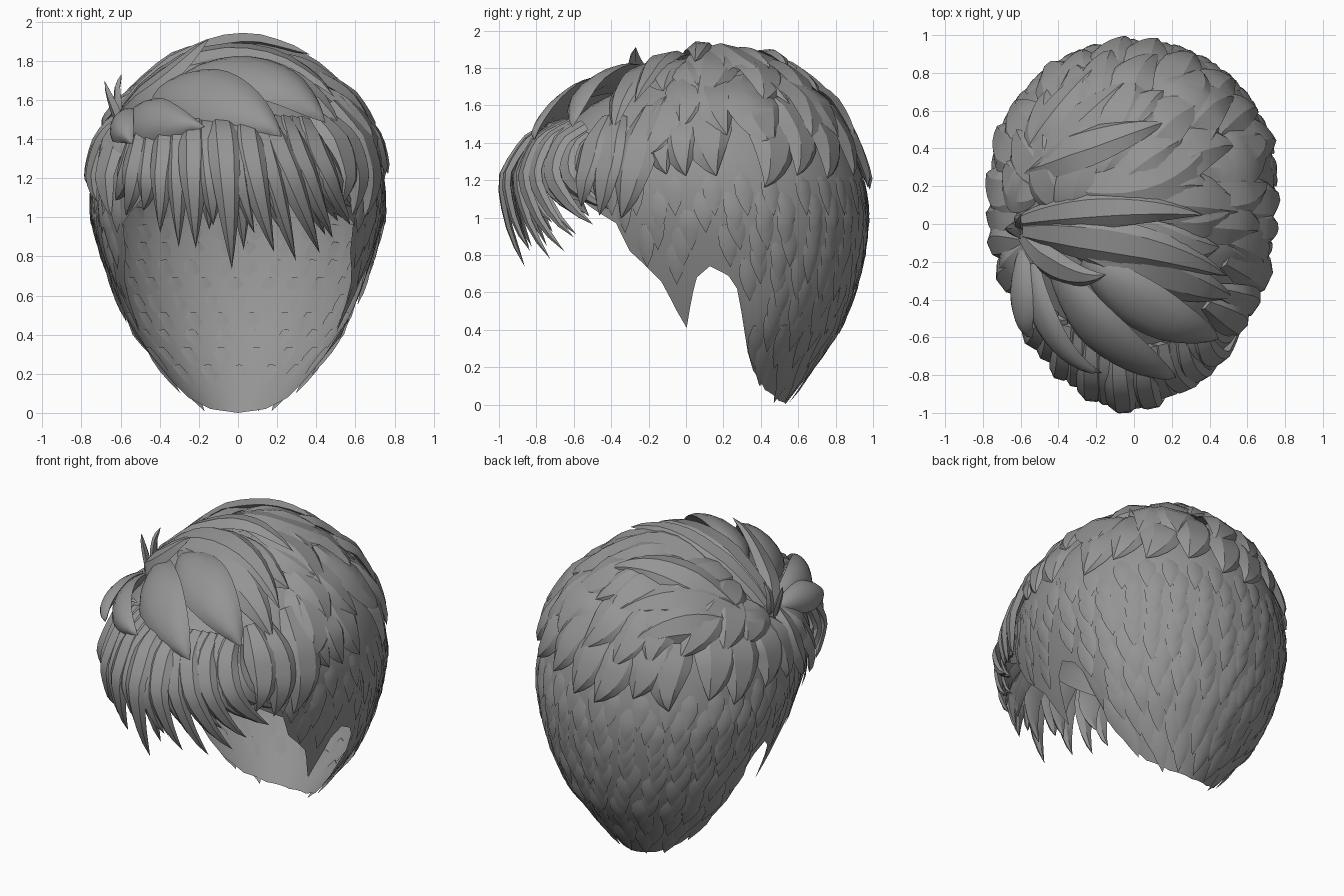
import bpy, bmesh, math, random
from mathutils import Vector as V

if "Cube" in bpy.data.objects:
    bpy.data.objects.remove(bpy.data.objects["Cube"])

random.seed(4)
mat = bpy.data.materials.new("ash_grey")
mat.diffuse_color = (0.3, 0.3, 0.3, 1)
mat.use_nodes = True
mat.node_tree.nodes["Principled BSDF"].inputs["Base Color"].default_value = mat.diffuse_color
C = V((0, 0.1, 1.15))            # centre used for projecting onto the head
WHORL = V((-0.58, 0.05, 1.52))   # point the locks radiate from

# head sections: z, half width, back y, front y, y of widest point
SECT = [(0, .20, .53, -.3, .33), (.1, .29, .61, -.4, .33), (.2, .37, .68, -.5, .33),
        (.4, .53, .82, -.62, .33), (.6, .62, .90, -.7, .33), (.8, .69, .95, -.75, .3),
        (1, .745, .97, -.8, .25), (1.2, .745, .95, -.83, .2), (1.4, .69, .88, -.74, .18),
        (1.6, .55, .76, -.51, .17), (1.75, .35, .57, -.22, .18), (1.83, .14, .38, .02, .2),
        (1.86, .0, .2, .2, .2)]
# hairline: angle from the back, height
EDGE = [(0, 0), (40, .02), (70, .08), (85, .18), (90, .28), (92, .5), (93, .62), (95, .69),
        (100, .74), (104.5, .68), (106.5, .6), (110, .41), (112.5, .5), (116, .66),
        (120, .74), (124.5, .82), (127, .97), (135, 1.05), (150, 1.22), (180, 1.3)]


def table(rows, t):
    """Linear lookup in a table keyed by its first column."""
    for p, q in zip(rows, rows[1:]):
        if t <= q[0]:
            k = max(0, (t - p[0]) / (q[0] - p[0]))
            return [a + (b - a) * k for a, b in zip(p[1:], q[1:])]
    return list(rows[-1][1:])


def head(deg, z):
    a, yb, yf, yc = table(SECT, z)
    s, c = math.sin(math.radians(deg)), math.cos(math.radians(deg))
    return V((a * s, yc + c * ((yb - yc) if c > 0 else (yc - yf)), z))


def inside(p):
    if not 0 < p.z < 1.86:
        return False
    a, yb, yf, yc = table(SECT, p.z)
    b = (yb - yc) if p.y > yc else (yc - yf)
    return (p.x / a) ** 2 + ((p.y - yc) / b) ** 2 < 1


def project(p, lift):
    """Move a rough point onto the head along the ray from its centre."""
    d = (V(p) - C).normalized()
    lo, hi = 0, 2
    for _ in range(22):
        m = (lo + hi) / 2
        lo, hi = (m, hi) if inside(C + d * m) else (lo, m)
    return C + d * (lo + lift)


def lock(bm, root, mid, tip, width, thick=.04, lift=(0, .03, .03), n=9, smooth=False, base=.4):
    """Leaf-shaped strand lying on the head, through three rough points."""
    root, mid, tip = V(root), V(mid), V(tip)
    pts = []
    for i in range(n + 1):
        t = i / n
        w = ((1 - t) * (1 - 2 * t), 4 * t * (1 - t), t * (2 * t - 1))
        l = sum(a * b for a, b in zip(w, lift))
        pts.append(project(root * w[0] + mid * w[1] + tip * w[2], l))
    if smooth:
        prof = [(-1, -.2), (-.75, .45), (-.4, .85), (0, 1), (.4, .85), (.75, .45), (1, -.2), (0, -.6)]
    else:
        prof = [(-1, -.2), (-.6, .75), (.35, 1), (1, -.1), (0, -.6)]
    rings = []
    for i in range(n):
        t = i / n
        tan = (pts[i + 1] - pts[max(i - 1, 0)]).normalized()
        side = tan.cross(pts[i] - C).normalized()
        up = side.cross(tan).normalized()
        k = (base + (1 - base) * math.sin(min(t / .5, 1) * math.pi / 2)) * (1 - t ** 2.8)
        rings.append([bm.verts.new(pts[i] + side * u * k * width / 2 + up * v * thick * k ** .5)
                      for u, v in prof])
    m = len(prof)
    for r, q in zip(rings, rings[1:]):
        for j in range(m):
            bm.faces.new((r[j], r[(j + 1) % m], q[(j + 1) % m], q[j]))
    end = bm.verts.new(pts[n])
    for j in range(m):
        bm.faces.new((rings[-1][j], rings[-1][(j + 1) % m], end))
    bm.faces.new(rings[0])


def finish(bm, name, angle):
    bmesh.ops.recalc_face_normals(bm, faces=bm.faces[:])
    me = bpy.data.meshes.new(name)
    bm.to_mesh(me)
    bm.free()
    ob = bpy.data.objects.new(name, me)
    bpy.context.collection.objects.link(ob)
    me.materials.append(mat)
    bpy.ops.object.select_all(action='DESELECT')
    ob.select_set(True)
    bpy.context.view_layer.objects.active = ob
    bpy.ops.object.shade_smooth_by_angle(angle=math.radians(angle))


# close-cropped under layer with the hairline cut out
bm = bmesh.new()
degs = sorted({e[0] for e in EDGE} | set(range(0, 181, 6)))
degs = [-d for d in degs[:0:-1]] + degs[:-1]
R = 22
cols = []
for d in degs:
    zb = table(EDGE, abs(d))[0]
    cols.append([bm.verts.new(head(d, zb + (1.86 - zb) * math.sin(i / R * math.pi / 2)))
                 for i in range(R + 1)])
for a, b in zip(cols, cols[1:] + cols[:1]):
    for i in range(R):
        bm.faces.new((a[i], b[i], b[i + 1], a[i + 1]))
bmesh.ops.remove_doubles(bm, verts=bm.verts[:], dist=.0005)
finish(bm, "under_layer", 60)

# short overlapping tufts on the under layer
bm = bmesh.new()
for row in range(12):
    z = .11 + row * .09
    count = max(14, round(table(SECT, z)[0] * 42))
    for i in range(count):
        d = (i + .5 * (row % 2)) * 360 / count - 180 + random.uniform(-2, 2)
        if abs(d) > 128:
            continue
        if max(table(EDGE, abs(d) + k)[0] for k in (-4, -2, 0, 2, 4)) > z - .03:
            continue
        lock(bm, head(d, z + .13), head(d, z + .03), head(d + 1, max(z - .09, .01)),
             .12, .007, (-.006, .005, .012), 4)
finish(bm, "cropped_tufts", 35)


# layered locks swept away from the whorl
def ring(bm, count, start, stop, z, reach, width, spread, lift):
    for i in range(count):
        az = math.radians(start + (stop - start) * (i + random.uniform(-.15, .15)) / (count - 1))
        zt = z + random.uniform(-.05, .05)
        s = math.sin(az)
        a, yb, yf, yc = table(SECT, zt)
        tip = V((a * math.cos(az), yc + s * ((yb - yc) if s > 0 else (yc - yf)), zt))
        back = WHORL - tip
        up = V((tip.x * .6, tip.y * .6 + .05, 1.85)) - tip   # blend of whorl-ward and upward
        pull = (back.normalized() * spread + up.normalized()).normalized()
        root = tip + pull * min(reach, back.length * .9)
        bend = V((0, 0, 1)).cross(tip - C).normalized() * random.choice((-.05, .03, .06))
        lock(bm, root, (root + tip) / 2 + bend, tip, width * random.uniform(.9, 1.15), .04,
             (-.01, lift, lift + .01), 9)


bm = bmesh.new()
ring(bm, 15, -18, 206, 1.18, .5, .31, .3, .018)
ring(bm, 11, -14, 170, 1.4, .5, .34, .6, .03)
finish(bm, "lower_locks", 25)
bm = bmesh.new()
ring(bm, 8, -25, 140, 1.6, .5, .34, 1.2, .03)
ring(bm, 4, 0, 115, 1.75, .5, .3, 1.8, .03)
finish(bm, "crown_locks", 25)

# locks falling over the temples
bm = bmesh.new()
for root, mid, tip, w in [((.5, -.2, 1.6), (.7, -.3, 1.28), (.66, -.36, .99), .27),
                          ((.46, -.38, 1.55), (.64, -.46, 1.28), (.62, -.5, 1.0), .24),
                          ((.4, -.45, 1.55), (.56, -.55, 1.3), (.55, -.6, 1.05), .24),
                          ((.48, -.08, 1.68), (.66, -.12, 1.5), (.7, -.26, 1.31), .3),
                          ((.58, .0, 1.6), (.72, -.04, 1.42), (.75, .0, 1.22), .26),
                          ((-.6, -.1, 1.52), (-.74, -.1, 1.3), (-.72, -.16, 1.08), .24),
                          ((-.6, -.22, 1.48), (-.7, -.3, 1.25), (-.67, -.36, 1.0), .24)]:
    lock(bm, root, mid, tip, w, .04, (0, .03, .03), 10)
finish(bm, "temple_locks", 25)

# long top locks, combed from the whorl across the crown
bm = bmesh.new()
TOP = [((-.56, .26, 1.52), (-.2, .41, 1.8), (.18, .57, 1.85), .27, .06),
       ((-.57, .02, 1.55), (-.1, .08, 1.83), (.35, .05, 1.8), .22, .09),
       ((-.57, -.04, 1.55), (0, -.1, 1.78), (.5, -.28, 1.62), .28, .06),
       ((-.58, -.06, 1.52), (-.36, -.22, 1.66), (-.12, -.2, 1.77), .22, .18),
       ((-.56, .3, 1.5), (-.38, .6, 1.6), (-.17, .88, 1.5), .27, .04),
       ((-.57, .22, 1.52), (-.32, .5, 1.7), (.0, .78, 1.62), .3, .03),
       ((-.3, -.1, 1.7), (.15, -.26, 1.72), (.56, -.42, 1.48), .32, .03),
       ((-.3, .2, 1.75), (.15, .27, 1.85), (.5, .6, 1.65), .36, .03),
       ((-.1, .15, 1.85), (.3, .14, 1.8), (.62, .05, 1.55), .34, .03)]
for i, (root, mid, tip, w, l) in enumerate(TOP):
    lock(bm, root, mid, tip, w, .045, (.01, .055 if i < 4 else .035, l), 11)
finish(bm, "top_locks", 25)

# broad smooth petals over the brow
bm = bmesh.new()
for root, mid, tip, w in [((-.4, -.2, 1.6), (-.08, -.55, 1.55), (.22, -.8, 1.41), .38),
                          ((-.55, -.22, 1.52), (-.4, -.55, 1.48), (-.17, -.78, 1.46), .28),
                          ((-.25, -.18, 1.7), (.12, -.4, 1.62), (.43, -.58, 1.47), .36),
                          ((-.6, -.15, 1.5), (-.56, -.4, 1.45), (-.5, -.55, 1.36), .22)]:
    lock(bm, root, mid, tip, w, .05, (.0, .1, .11), 12, True)
finish(bm, "brow_petals", 50)

# fringe: tip x, tip z, root x
bm = bmesh.new()
FRINGE = [(-.68, 1.08, -.58), (-.6, 1.0, -.53), (-.5, 1.03, -.47), (-.4, .92, -.4),
          (-.31, .84, -.33), (-.21, .85, -.25), (-.12, .97, -.17), (-.03, .75, -.1),
          (.08, .93, -.02), (.18, .83, .04), (.31, .76, .1), (.44, .8, .16),
          (.39, .97, .22), (.51, .88, .27), (.56, .99, .32), (.61, .95, .38)]


def arc(x):
    return -.05 - .85 * math.sqrt(max(.05, 1 - (x / .78) ** 2))


for i, (tx, tz, rx) in enumerate(FRINGE):
    mx = rx * .6 + tx * .4 - (.03 if tx > 0 else -.01)
    l = .13 - .13 * abs(tx)
    lock(bm, (rx, arc(rx) * .8, 1.54), (mx, arc(mx), 1.26), (tx, arc(tx) * .92, tz),
         random.uniform(.15, .2), .035,
         (.02, l + .02 * (i % 2), l - .02 + .02 * (i % 2)), 11, False, .6)
    if i % 2:   # under strands filling the gaps
        lock(bm, (rx + .05, arc(rx) * .8, 1.5), (mx + .06, arc(mx + .06), 1.25),
             (tx + .06, arc(tx + .06) * .95, tz + .08), .17, .03, (0, l - .02, l - .05), 9)
finish(bm, "fringe", 25)

# small upturned wisps at the whorl
bm = bmesh.new()
for root, mid, tip, w, l in [((-.58, .0, 1.5), (-.56, .02, 1.56), (-.5, .06, 1.64), .1, .14),
                             ((-.6, -.05, 1.48), (-.6, -.03, 1.54), (-.56, .0, 1.6), .1, .18)]:
    lock(bm, root, mid, tip, w, .025, (.0, .06, l), 8)
finish(bm, "wisps", 25)
